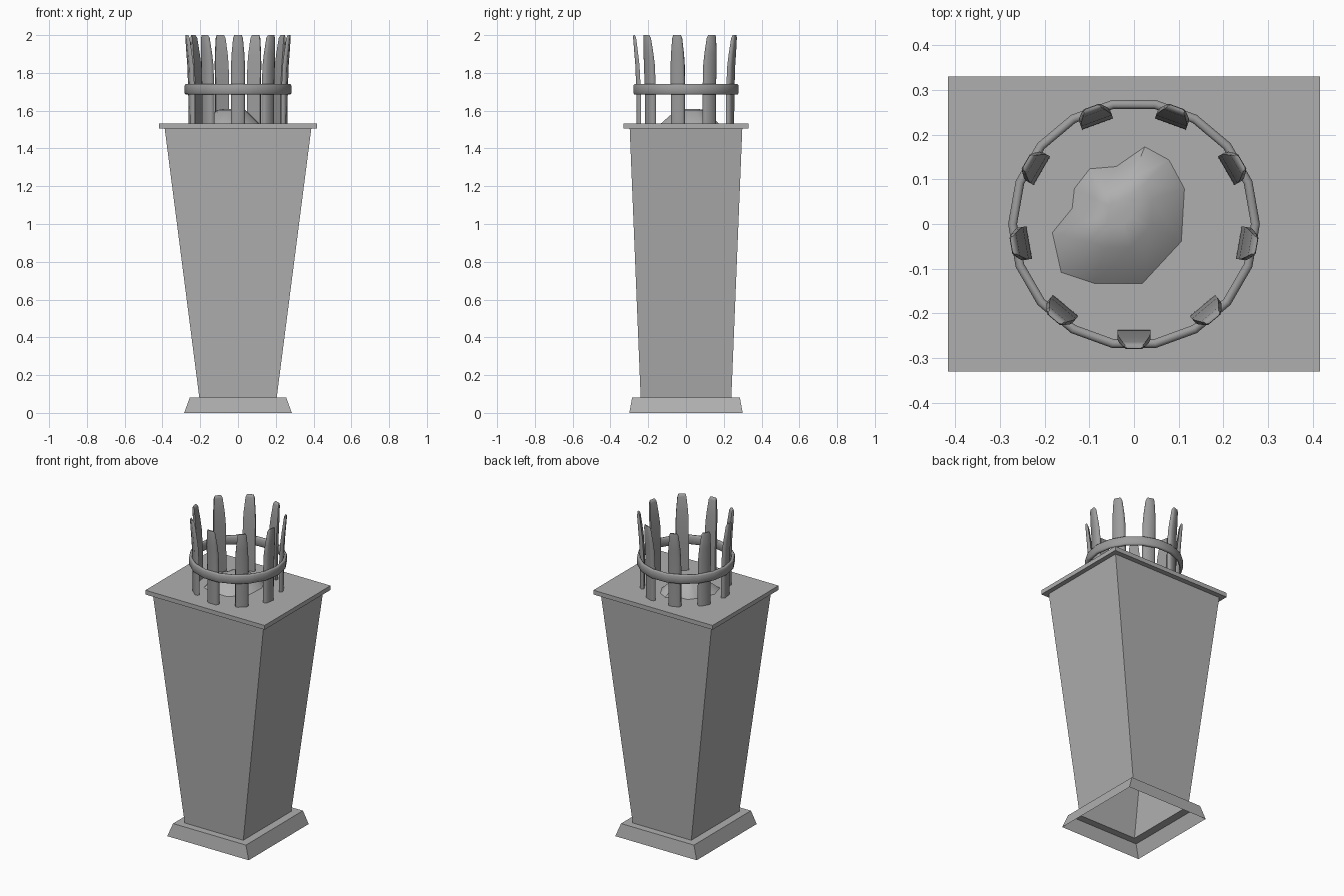
import bpy, bmesh
from math import pi, sin, cos, radians
from mathutils import Matrix

if "Cube" in bpy.data.objects:
    bpy.data.objects.remove(bpy.data.objects["Cube"])


def grey(name, v):
    m = bpy.data.materials.new(name)
    m.diffuse_color = (v, v, v, 1)
    m.use_nodes = True
    m.node_tree.nodes["Principled BSDF"].inputs["Base Color"].default_value = m.diffuse_color
    return m


stone = grey("stone", 0.43)
iron = grey("iron", 0.33)


def loft(bm, rings, cap_start=False, cap_end=False, loop=False):
    vs = [[bm.verts.new(p) for p in r] for r in rings]
    n = len(vs[0])
    pairs = list(zip(vs, vs[1:])) + ([(vs[-1], vs[0])] if loop else [])
    for a, b in pairs:
        for i in range(n):
            j = (i + 1) % n
            bm.faces.new((a[i], a[j], b[j], b[i]))
    if cap_start:
        bm.faces.new(vs[0][::-1])
    if cap_end:
        bm.faces.new(vs[-1])


def finish(bm, name, mat, smooth=None, recalc=True):
    if recalc:
        bmesh.ops.recalc_face_normals(bm, faces=bm.faces)
    me = bpy.data.meshes.new(name)
    bm.to_mesh(me)
    bm.free()
    me.materials.append(mat)
    ob = bpy.data.objects.new(name, me)
    bpy.context.collection.objects.link(ob)
    if smooth:
        bpy.ops.object.select_all(action='DESELECT')
        ob.select_set(True)
        bpy.context.view_layer.objects.active = ob
        bpy.ops.object.shade_smooth_by_angle(angle=radians(smooth))
    return ob


# Pedestal: one hollow shell, open underneath (half x, half y, z)
profile = [(0.285, 0.30, 0), (0.255, 0.285, 0.082), (0.205, 0.24, 0.082),
           (0.388, 0.298, 1.505), (0.417, 0.33, 1.505), (0.417, 0.33, 1.532)]
bm = bmesh.new()
loft(bm, [[(-x, -y, z), (x, -y, z), (x, y, z), (-x, y, z)]
          for x, y, z in profile], cap_end=True)
finish(bm, "pedestal", stone, recalc=False)

# Staves: nine flaring slats (z, radius, half width, half thickness)
sections = [(1.53, 0.250, 0.037, 0.012), (1.70, 0.251, 0.037, 0.012),
            (1.84, 0.257, 0.037, 0.011), (1.90, 0.263, 0.034, 0.010),
            (1.985, 0.272, 0.026, 0.008), (2.0, 0.275, 0.020, 0.004)]
shape = [(-1, -1), (1, -1), (1, 0.2), (0.7, 1), (-0.7, 1), (-1, 0.2)]
for k in range(9):
    bm = bmesh.new()
    loft(bm, [[(r + v * t, u * w, z) for u, v in shape]
              for z, r, w, t in sections], True, True)
    bm.transform(Matrix.Rotation(radians(-90 + 40 * k), 4, 'Z'))
    finish(bm, f"stave_{k + 1}", iron, 65)

# Hoop: 18-sided band with a tall rounded section
bm = bmesh.new()
section = [(1, -0.75), (1, 0.75), (0.5, 1), (-0.5, 1),
           (-1, 0.75), (-1, -0.75), (-0.5, -1), (0.5, -1)]
loft(bm, [[((0.272 + 0.010 * u) * cos(radians(20 * i)),
            (0.272 + 0.010 * u) * sin(radians(20 * i)),
            1.713 + 0.028 * v) for u, v in section] for i in range(18)],
     loop=True)
finish(bm, "hoop", iron, 80)

# Ash mound: low irregular heap on the top plate
outline = [(-0.185, -0.02), (-0.165, -0.11), (-0.09, -0.135), (0.02, -0.135),
           (0.108, -0.04), (0.115, 0.08), (0.08, 0.145), (0.025, 0.175),
           (-0.04, 0.13), (-0.10, 0.125), (-0.135, 0.08), (-0.14, 0.035)]
cx, cy = -0.035, 0.03
bm = bmesh.new()
loft(bm, [[(cx + (x - cx) * s, cy + (y - cy) * s, z) for x, y in outline]
          for s, z in [(1, 1.53), (0.5, 1.603), (0.2, 1.61)]],
     cap_end=True)
finish(bm, "ash_mound", stone, 50)
